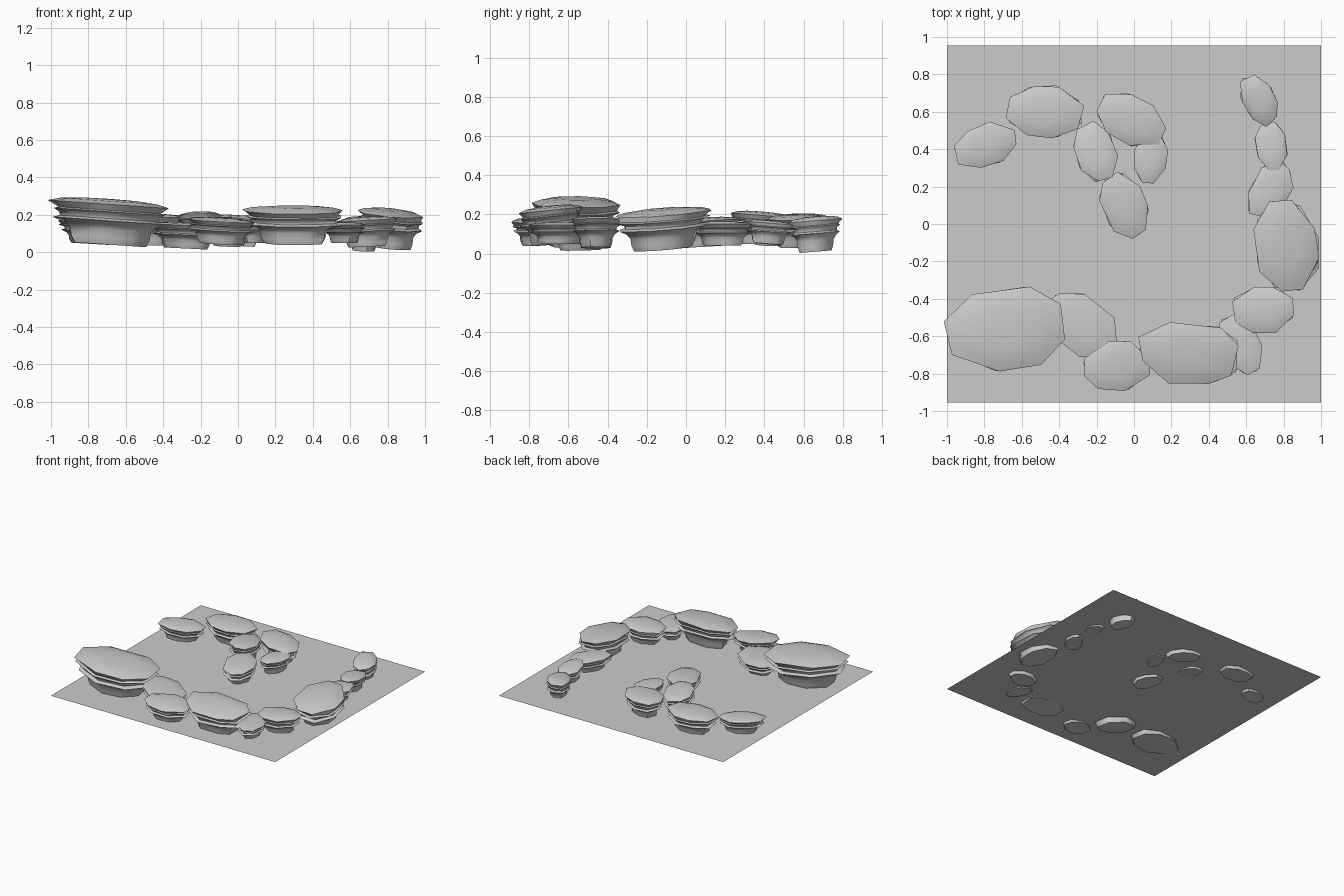
import bpy
import bmesh
import math
import random
from mathutils import Matrix, Vector

cube = bpy.data.objects.get("Cube")
if cube:
    bpy.data.objects.remove(cube, do_unlink=True)

stone = bpy.data.materials.new("stone_grey")
stone.use_nodes = True
grey = (0.6, 0.6, 0.6, 1)
stone.diffuse_color = grey
stone.node_tree.nodes["Principled BSDF"].inputs["Base Color"].default_value = grey

# Layered rock profile: tier, height fraction, radius fraction
PROFILE = [
    (0, 0.0, 0.6), (0, 0.15, 0.66), (0, 0.32, 0.68), (0, 0.43, 0.76),
    (1, 0.52, 0.94), (1, 0.57, 0.82), (1, 0.65, 0.84),
    (2, 0.72, 0.98), (2, 0.75, 0.9),
    (3, 0.88, 1.0), (3, 0.95, 0.8), (3, 0.99, 0.45),
]
SIDES = 8


def add_object(name, bm):
    mesh = bpy.data.meshes.new(name)
    bm.to_mesh(mesh)
    bm.free()
    mesh.materials.append(stone)
    obj = bpy.data.objects.new(name, mesh)
    bpy.context.collection.objects.link(obj)
    return obj


def tier_outline(rng, base):
    """Irregular polygon, slightly different for each stone layer."""
    twist = rng.uniform(-0.12, 0.12)
    return [(a + twist + rng.uniform(-0.06, 0.06), r * rng.uniform(0.96, 1.04))
            for a, r in base]


def rock(name, seed, x, y, half_long, half_wide, angle, low, high, tilt=(0, 0)):
    rng = random.Random(seed)
    step = math.tau / SIDES
    base = [((i + 0.5) * step + rng.uniform(-0.12, 0.12), rng.uniform(1.0, 1.1))
            for i in range(SIDES)]
    tiers = [tier_outline(rng, base) for _ in range(4)]
    turn = Matrix.Rotation(math.radians(angle), 3, "Z")
    bm = bmesh.new()

    def place(px, py, h):
        p = turn @ Vector((px * half_long, py * half_wide, 0))
        z = low + h * (high - low) + p.x * tilt[0] + p.y * tilt[1]
        return bm.verts.new((x + p.x, y + p.y, max(z, 0)))

    rings = []
    for tier, h, r in PROFILE:
        rings.append([place(math.cos(a) * r * k, math.sin(a) * r * k, h)
                      for a, k in tiers[tier]])
    for lower, upper in zip(rings, rings[1:]):
        for i in range(SIDES):
            j = (i + 1) % SIDES
            bm.faces.new((lower[i], lower[j], upper[j], upper[i]))
    # Flat underside and shallow domed top
    bm.faces.new(list(reversed(rings[0])))
    tip = place(0, 0, 1)
    for i in range(SIDES):
        bm.faces.new((rings[-1][i], rings[-1][(i + 1) % SIDES], tip))
    bmesh.ops.recalc_face_normals(bm, faces=bm.faces)
    obj = add_object(name, bm)
    bpy.ops.object.select_all(action="DESELECT")
    obj.select_set(True)
    bpy.context.view_layer.objects.active = obj
    bpy.ops.object.shade_smooth_by_angle(angle=math.radians(55))


# Ground sheet
bm = bmesh.new()
bmesh.ops.create_grid(bm, x_segments=1, y_segments=1, size=1)
bmesh.ops.scale(bm, vec=(1, 0.955, 1), verts=bm.verts)
bmesh.ops.translate(bm, vec=(0, 0, 0.057), verts=bm.verts)
add_object("ground_sheet", bm)

# Rocks: x, y, half length, half width, turn, bottom, top, tilt
front_rocks = [
    (-0.68, -0.56, 0.31, 0.22, 8, 0.04, 0.285, (-0.07, 0)),
    (-0.28, -0.54, 0.22, 0.14, -38, 0.02, 0.16, (-0.05, 0)),
    (-0.09, -0.76, 0.18, 0.13, 2, 0.045, 0.185, (-0.06, 0.05)),
    (0.3, -0.69, 0.27, 0.165, -5, 0.048, 0.245, (0, 0.1)),
    (0.57, -0.64, 0.16, 0.1, -65, 0.05, 0.16),
    (0.69, -0.46, 0.165, 0.125, 2, 0.03, 0.19, (0.05, 0)),
]
side_rocks = [
    (0.815, -0.12, 0.25, 0.165, 96, 0.025, 0.23, (-0.08, 0.07)),
    (0.73, 0.18, 0.16, 0.1, 62, 0.04, 0.165),
    (0.735, 0.42, 0.13, 0.085, 95, 0.05, 0.17, (0, -0.08)),
    (0.67, 0.665, 0.14, 0.085, 118, 0.01, 0.19, (0, 0.08)),
]
back_rocks = [
    (-0.48, 0.6, 0.2, 0.14, -5, 0.035, 0.205),
    (-0.79, 0.42, 0.17, 0.11, 18, 0.045, 0.175, (-0.06, 0)),
    (-0.02, 0.56, 0.19, 0.13, -28, 0.035, 0.2, (-0.06, 0)),
    (-0.205, 0.385, 0.16, 0.11, 105, 0.05, 0.215, (0, -0.08)),
    (0.09, 0.355, 0.135, 0.085, 80, 0.05, 0.175),
    (-0.05, 0.1, 0.175, 0.12, 112, 0.035, 0.185, (0, 0.06)),
]
groups = {"front_rock": front_rocks, "side_rock": side_rocks, "back_rock": back_rocks}
for label, rocks in groups.items():
    for n, spec in enumerate(rocks, 1):
        rock(f"{label}_{n}", f"{label}{n}", *spec)
